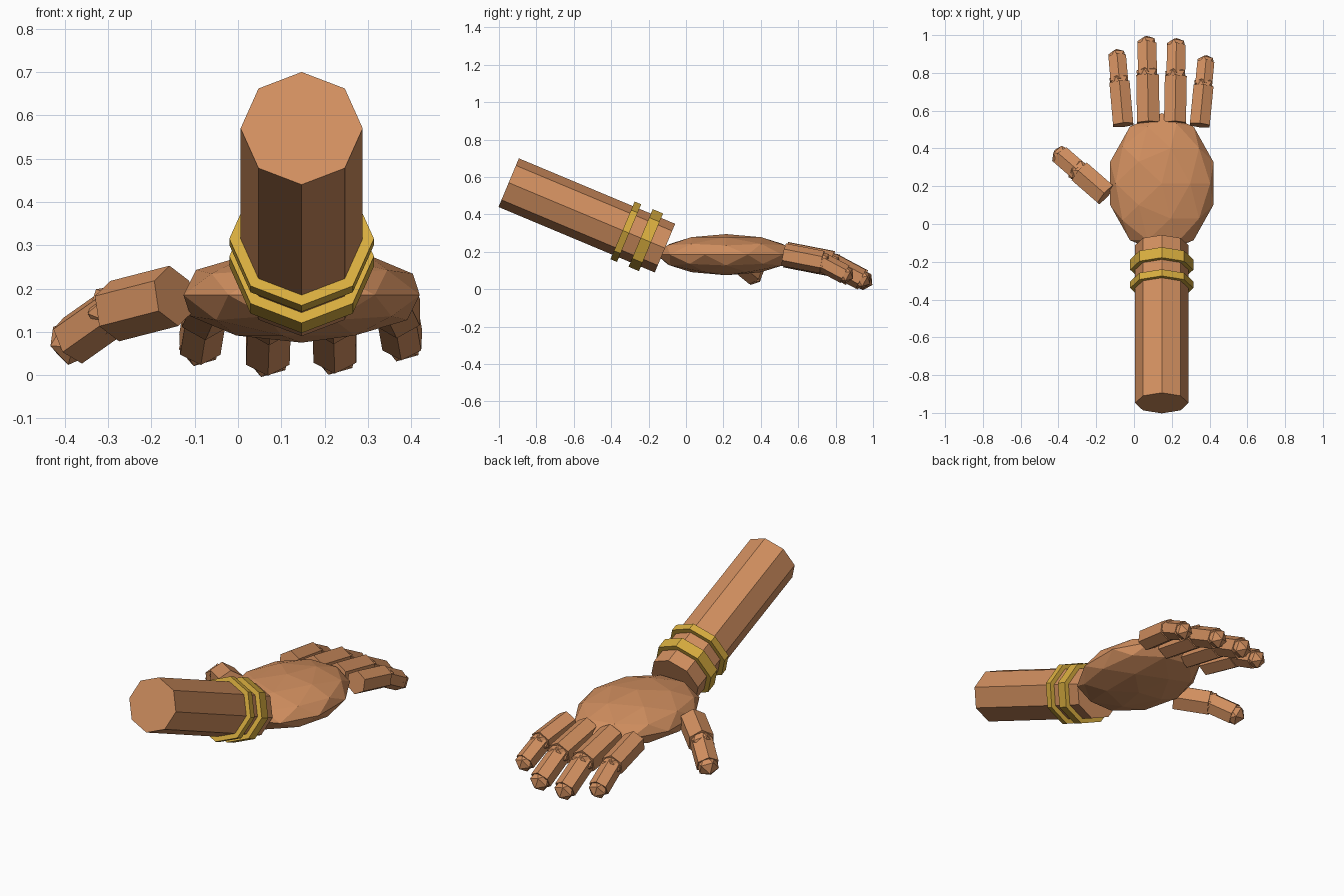
import bpy, bmesh, math
from mathutils import Matrix, Vector

if "Cube" in bpy.data.objects:
    bpy.data.objects.remove(bpy.data.objects["Cube"])


def material(name, color):
    m = bpy.data.materials.new(name)
    m.diffuse_color = (*color, 1)
    m.use_nodes = True
    m.node_tree.nodes["Principled BSDF"].inputs["Base Color"].default_value = m.diffuse_color
    return m


skin = material("tan_skin", (0.64, 0.275, 0.115))
gold = material("gold", (0.69, 0.42, 0.05))


def frame(origin, d):
    """Local z runs along d, local y points up."""
    z = Vector(d).normalized()
    x = Vector((0, 0, 1)).cross(z).normalized()
    if x.length < 0.5:
        x = Vector((1, 0, 0))
    y = z.cross(x)
    if y.z < 0:
        x, y = -x, -y
    m = Matrix((x, y, z)).transposed().to_4x4()
    m.translation = origin
    return m


def prism(bm, start, d, length, radius, sides):
    d = Vector(d).normalized()
    bmesh.ops.create_cone(bm, cap_ends=True, segments=sides, radius1=radius,
                          radius2=radius, depth=length,
                          matrix=frame(Vector(start) + d * length / 2, d))


def ball(bm, center, d, radius):
    bmesh.ops.create_icosphere(bm, subdivisions=1, radius=radius,
                               matrix=frame(center, d))


def finish(bm, name, mat):
    bmesh.ops.recalc_face_normals(bm, faces=bm.faces)
    me = bpy.data.meshes.new(name)
    bm.to_mesh(me)
    bm.free()
    me.materials.append(mat)
    ob = bpy.data.objects.new(name, me)
    bpy.context.collection.objects.link(ob)


# Forearm and the two bracelets share one sloping axis
CX = 0.147
wrist = Vector((CX, -0.1125, 0.22))
elbow = Vector((CX, -0.948, 0.57))
axis = (wrist - elbow).normalized()
for name, start, length, radius, mat in (
        ("forearm", 0.0, (wrist - elbow).length, 0.141, skin),
        ("narrow_bracelet", 0.660, 0.038, 0.167, gold),
        ("wide_bracelet", 0.765, 0.060, 0.167, gold)):
    bm = bmesh.new()
    prism(bm, elbow + axis * start, axis, length, radius, 8)
    finish(bm, name, mat)

# Palm: flattened faceted ball
bm = bmesh.new()
bmesh.ops.create_icosphere(
    bm, subdivisions=2, radius=1,
    matrix=Matrix.Translation((CX, 0.215, 0.185)) @ Matrix.Diagonal((0.287, 0.372, 0.11, 1)))
finish(bm, "palm", skin)


# Fingers: two hexagonal segments bending downward, with knuckle and tip
def finger(name, base, heading, len1, len2, r1, r2):
    h = math.radians(heading)

    def direction(pitch):
        p = math.radians(pitch)
        return Vector((math.cos(h) * math.cos(p), math.sin(h) * math.cos(p), -math.sin(p)))

    d1, d2 = direction(11), direction(28)
    base = Vector(base)
    knuckle = base + d1 * len1
    tip = knuckle + d2 * len2
    bm = bmesh.new()
    prism(bm, base, d1, len1, r1, 6)
    ball(bm, knuckle, d1, r1 * 0.95)
    prism(bm, knuckle, d2, len2, r2, 6)
    ball(bm, tip, d2, r2 * 0.97)
    finish(bm, name, skin)


finger("index_finger", (-0.057, 0.525, 0.185), 95, 0.228, 0.150, 0.062, 0.054)
finger("middle_finger", (0.076, 0.533, 0.185), 91, 0.255, 0.185, 0.069, 0.058)
finger("ring_finger", (0.217, 0.533, 0.185), 89, 0.250, 0.178, 0.067, 0.057)
finger("little_finger", (0.348, 0.523, 0.185), 84.5, 0.210, 0.138, 0.061, 0.052)
finger("thumb", (-0.148, 0.155, 0.183), 139, 0.185, 0.145, 0.071, 0.060)
